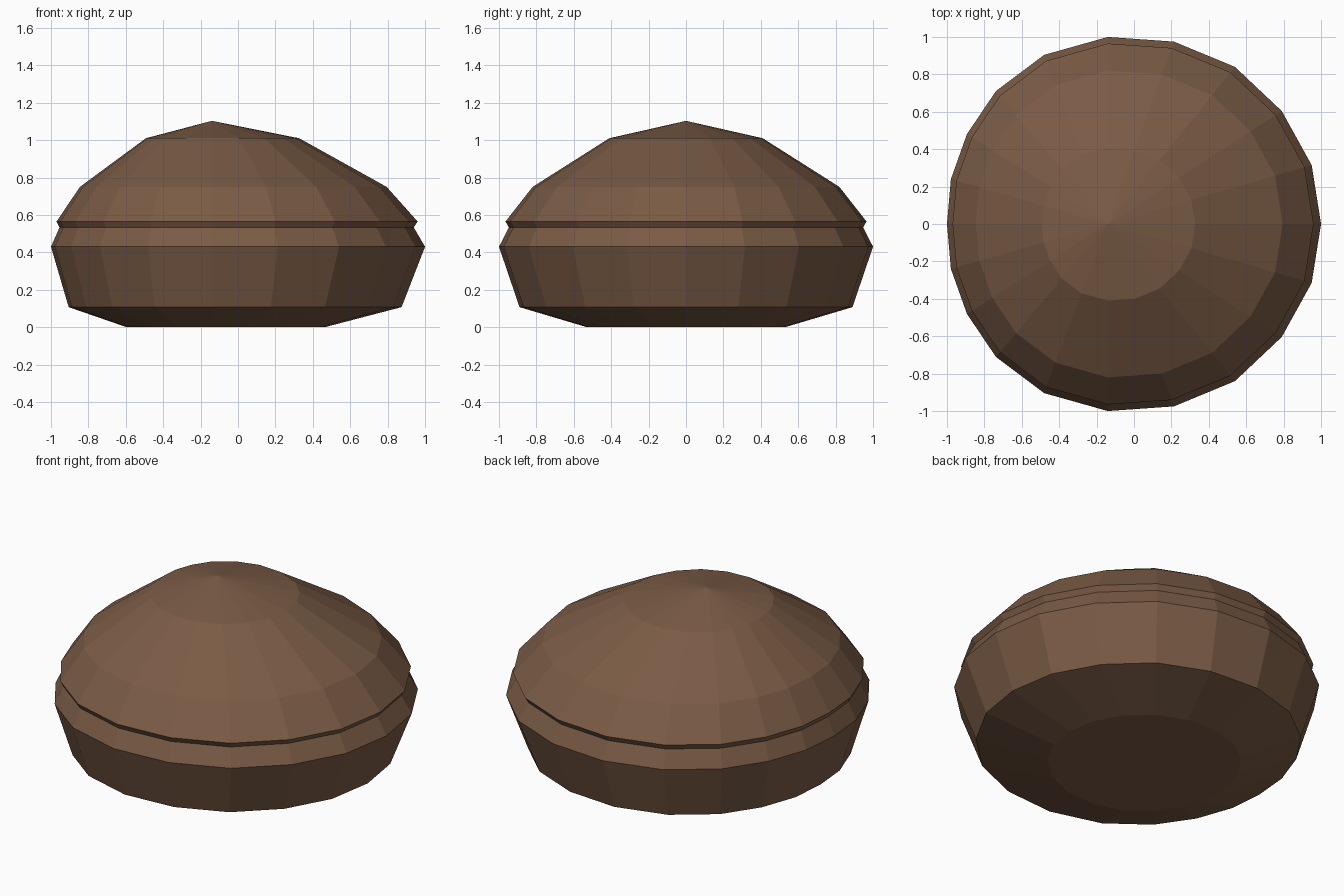
import bpy, bmesh

if "Cube" in bpy.data.objects:
    bpy.data.objects.remove(bpy.data.objects["Cube"])

# One flat brown
brown = bpy.data.materials.new("warm brown")
brown.diffuse_color = (0.195, 0.105, 0.06, 1)
brown.use_nodes = True
brown.node_tree.nodes["Principled BSDF"].inputs["Base Color"].default_value = brown.diffuse_color

# Off-centre 20-sided outline (back half, right to left), mirrored to the front
half = [(1, 0), (0.95, 0.315), (0.79, 0.604), (0.54, 0.84), (0.214, 0.975),
        (-0.14, 1), (-0.481, 0.904), (-0.738, 0.711), (-0.893, 0.481),
        (-0.979, 0.24), (-1, 0)]
outline = half + [(x, -y) for x, y in half[-2:0:-1]]
AXIS_X = -0.14

# Profile: (scale about the axis, height), with a narrow undercut below the dome
profile = [(0.53, 0), (0.89, 0.107), (1, 0.43), (0.947, 0.533),
           (0.965, 0.565), (0.82, 0.75), (0.41, 1.01)]

bm = bmesh.new()
rings = [[bm.verts.new((AXIS_X + (x - AXIS_X) * s, y * s, z)) for x, y in outline]
         for s, z in profile]
n = len(outline)
apex = bm.verts.new((AXIS_X, 0, 1.103))
bm.faces.new(rings[0][::-1])
for i in range(n):
    j = (i + 1) % n
    for low, high in zip(rings, rings[1:]):
        bm.faces.new((low[i], low[j], high[j], high[i]))
    bm.faces.new((rings[-1][i], rings[-1][j], apex))
bmesh.ops.recalc_face_normals(bm, faces=bm.faces[:])

mesh = bpy.data.meshes.new("domed_bun")
bm.to_mesh(mesh)
bm.free()
mesh.materials.append(brown)
bpy.context.collection.objects.link(bpy.data.objects.new("domed_bun", mesh))
